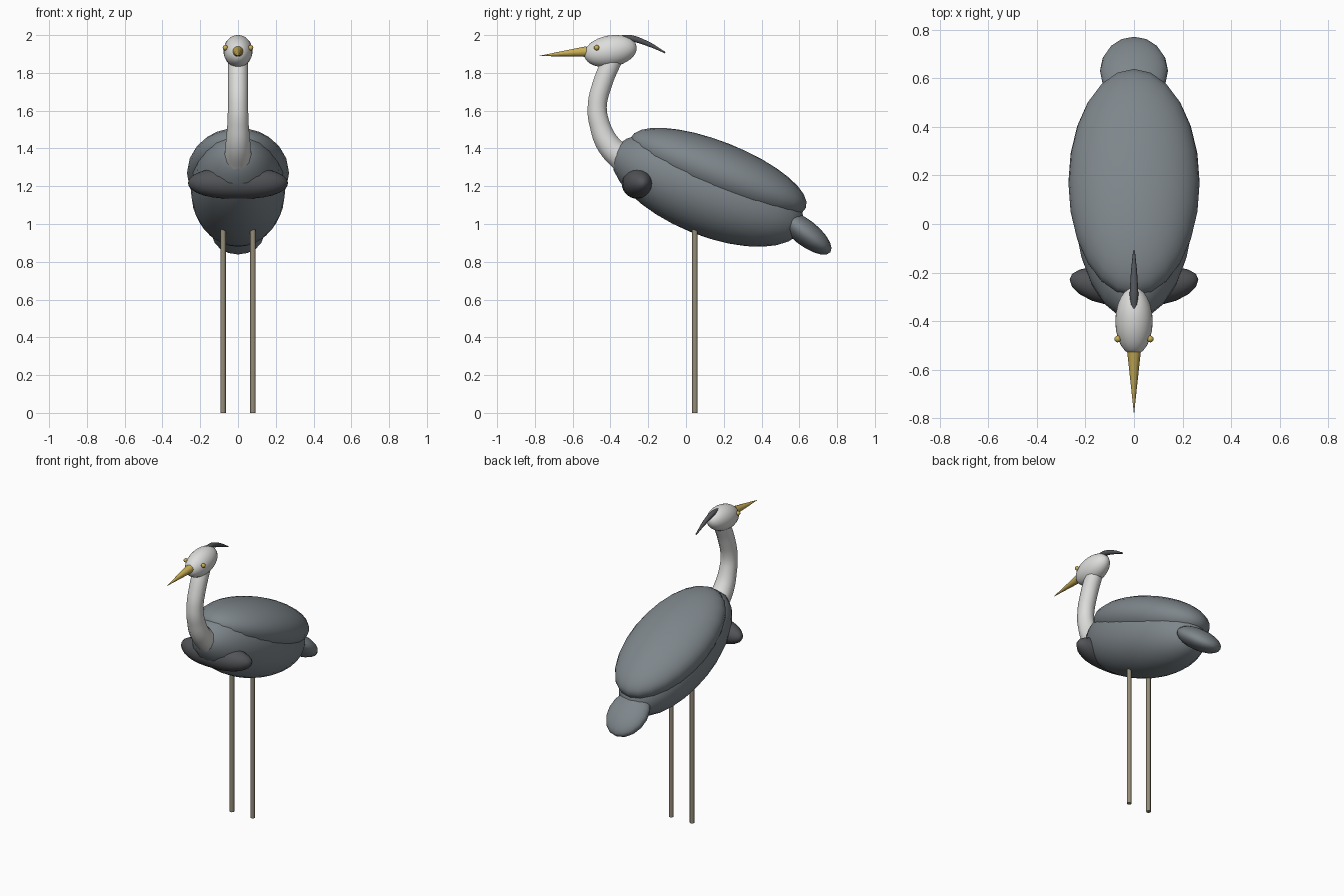
import bpy
import math
from mathutils import Vector

if "Cube" in bpy.data.objects:
    bpy.data.objects.remove(bpy.data.objects["Cube"])


def material(name, rgb):
    m = bpy.data.materials.new(name)
    m.diffuse_color = (*rgb, 1.0)
    m.use_nodes = True
    m.node_tree.nodes["Principled BSDF"].inputs["Base Color"].default_value = m.diffuse_color
    return m


SLATE = material("slate_grey", (0.21, 0.24, 0.26))
DARK = material("charcoal", (0.085, 0.088, 0.095))
PALE = material("pale_grey", (0.72, 0.72, 0.71))
YELLOW = material("beak_yellow", (0.58, 0.42, 0.09))
TAN = material("leg_tan", (0.30, 0.265, 0.19))


def finish(obj, name, mat):
    obj.name = name
    obj.data.materials.clear()
    obj.data.materials.append(mat)
    bpy.ops.object.select_all(action='DESELECT')
    bpy.context.view_layer.objects.active = obj
    obj.select_set(True)
    bpy.ops.object.shade_smooth_by_angle(angle=math.radians(40))
    return obj


def ellipsoid(name, mat, centre, radii, tilt=0, segments=24, rings=16):
    """Ellipsoid with a tilt in degrees about the side-to-side axis."""
    bpy.ops.mesh.primitive_uv_sphere_add(segments=segments, ring_count=rings, radius=1)
    obj = bpy.context.object
    obj.location = centre
    obj.scale = radii
    obj.rotation_euler = (math.radians(tilt), 0, 0)
    return finish(obj, name, mat)


def cone(name, mat, start, end, r1, r2, sides):
    a, b = Vector(start), Vector(end)
    bpy.ops.mesh.primitive_cone_add(vertices=sides, radius1=r1, radius2=r2,
                                    depth=(b - a).length, location=(a + b) / 2)
    obj = bpy.context.object
    obj.rotation_euler = (b - a).to_track_quat('Z', 'Y').to_euler()
    return finish(obj, name, mat)


def tube(name, mat, points):
    """Tapered tube in the centre plane through (y, z, radius) points."""
    curve = bpy.data.curves.new(name, 'CURVE')
    curve.dimensions = '3D'
    curve.bevel_depth = 1.0
    curve.bevel_resolution = 3
    curve.resolution_u = 6
    curve.use_fill_caps = True
    spline = curve.splines.new('BEZIER')
    spline.bezier_points.add(len(points) - 1)
    for p, (y, z, r) in zip(spline.bezier_points, points):
        p.co = (0, y, z)
        p.radius = r
        p.handle_left_type = p.handle_right_type = 'AUTO'
    obj = bpy.data.objects.new(name, curve)
    bpy.context.collection.objects.link(obj)
    bpy.ops.object.select_all(action='DESELECT')
    bpy.context.view_layer.objects.active = obj
    obj.select_set(True)
    bpy.ops.object.convert(target='MESH')
    return finish(bpy.context.object, name, mat)


# Body, folded wings and tail
ellipsoid("body", SLATE, (0, 0.115, 1.18), (0.25, 0.54, 0.24), -22)
ellipsoid("folded_wings", SLATE, (0, 0.17, 1.27), (0.27, 0.50, 0.165), -21.6)
ellipsoid("tail", SLATE, (0, 0.63, 0.955), (0.14, 0.17, 0.068), -38, 16, 10)

# Dark shoulder band: blunt-ended spindle across the breast, tips swept back
band = ellipsoid("shoulder_band", DARK, (0, -0.255, 1.217), (0.265, 0.086, 0.084), 0, 20, 14)
for v in band.data.vertices:
    x = v.co.x
    v.co.x = math.copysign(abs(x) ** 0.8, x)
    v.co.y += 0.3 * x * x

# Neck and head
tube("neck", PALE, [(-0.385, 1.88, 0.054), (-0.44, 1.75, 0.054), (-0.47, 1.62, 0.053),
                    (-0.455, 1.52, 0.057), (-0.41, 1.42, 0.066), (-0.32, 1.33, 0.075)])
ellipsoid("head", PALE, (0, -0.40, 1.915), (0.077, 0.141, 0.083), 10)

# Beak, crest plume and eyes
cone("beak", YELLOW, (0, -0.525, 1.913), (0, -0.775, 1.89), 0.028, 0.001, 12)
tube("crest", DARK, [(-0.38, 1.986, 0.010), (-0.29, 1.983, 0.018),
                     (-0.20, 1.953, 0.013), (-0.11, 1.907, 0.004)])

for side, label in ((-1, "left"), (1, "right")):
    ellipsoid(label + "_eye", YELLOW, (side * 0.067, -0.473, 1.933),
              (0.014, 0.014, 0.014), 0, 12, 8)
    # Straight thin legs
    cone(label + "_leg", TAN, (side * 0.079, 0.047, 0), (side * 0.079, 0.047, 1.0),
         0.0145, 0.0145, 12)
